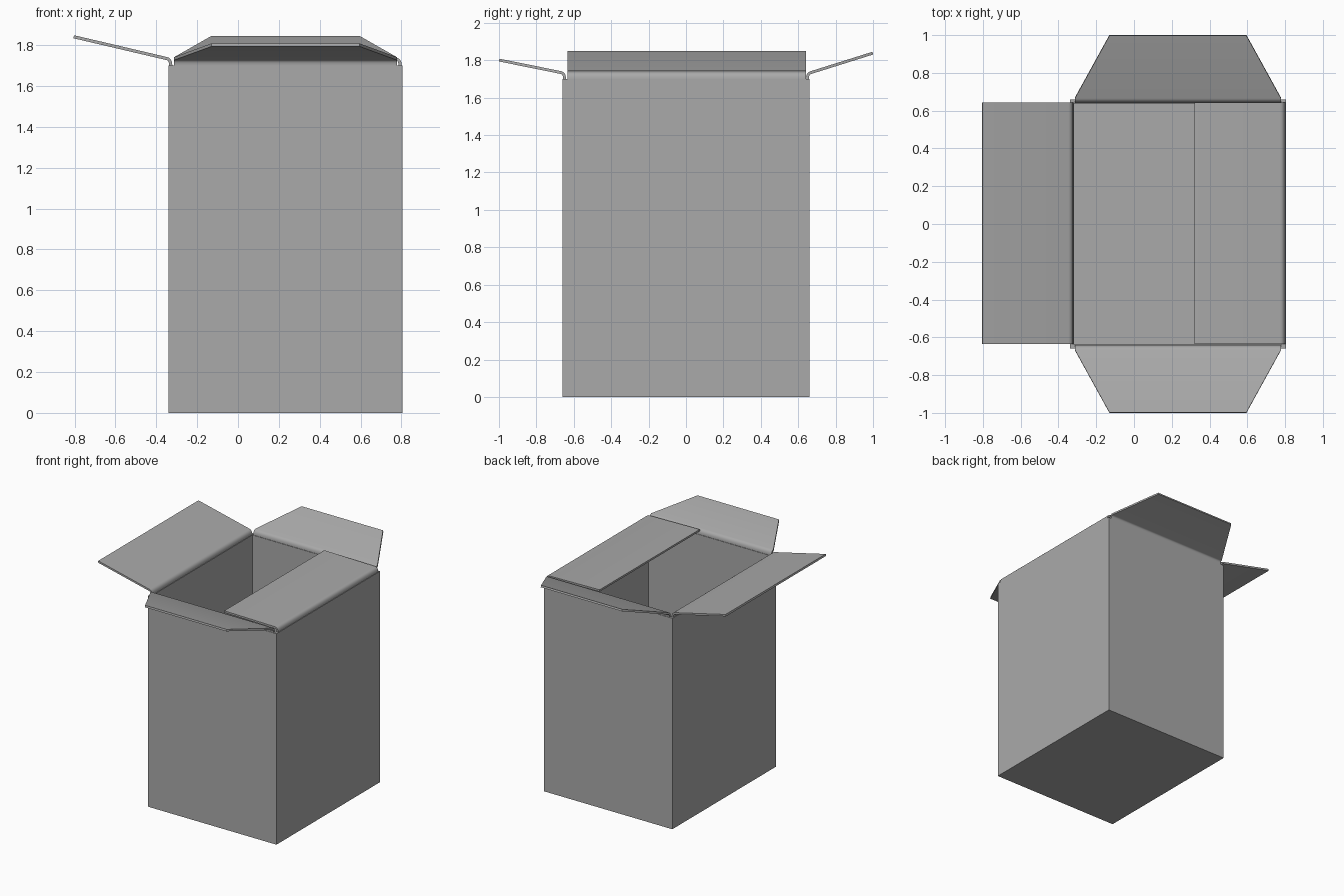
import bpy, bmesh, math
from mathutils import Vector

if "Cube" in bpy.data.objects:
    bpy.data.objects.remove(bpy.data.objects["Cube"], do_unlink=True)

# One plain grey card material
GREY = (0.4, 0.4, 0.4, 1.0)
mat = bpy.data.materials.new("grey_card")
mat.use_nodes = True
mat.diffuse_color = GREY
mat.node_tree.nodes["Principled BSDF"].inputs["Base Color"].default_value = GREY

CX, HX, HY, H = 0.2325, 0.5725, 0.66, 1.70   # body centre, half sizes, height
WALL, CARD = 0.022, 0.015                    # wall and flap thickness


def finish(name, bm):
    bmesh.ops.recalc_face_normals(bm, faces=bm.faces[:])
    me = bpy.data.meshes.new(name)
    bm.to_mesh(me)
    bm.free()
    me.materials.append(mat)
    ob = bpy.data.objects.new(name, me)
    bpy.context.collection.objects.link(ob)
    return ob


# Open-topped body with thick walls
bm = bmesh.new()
bmesh.ops.create_cube(bm, size=1)
for v in bm.verts:
    v.co = Vector((CX + v.co.x * 2 * HX, v.co.y * 2 * HY, (v.co.z + 0.5) * H))
top = [f for f in bm.faces if f.normal.z > 0.9]
bmesh.ops.delete(bm, geom=top, context='FACES_ONLY')
body = finish("box_body", bm)
solid = body.modifiers.new("wall_thickness", 'SOLIDIFY')
solid.thickness = WALL
solid.offset = -1
solid.use_even_offset = True


def flap(name, hinge, out, base_half, tip_half, ctrl, bend_end, tip, steps=6):
    """Card strip that rises from the wall rim, bends, then runs flat to its tip.
    Path points are (distance outward, height above the rim)."""
    out = Vector(out)
    side = Vector((-out.y, out.x, 0))
    a, b, c = Vector((-WALL / 2, 0)), Vector(ctrl), Vector(bend_end)
    path = [Vector((-WALL / 2, -0.01))]
    for i in range(steps + 1):
        t = i / steps
        path.append(a * (1 - t) ** 2 + b * 2 * t * (1 - t) + c * t * t)
    path.append(Vector(tip))
    bm = bmesh.new()
    rings = []
    for i, p in enumerate(path):
        d = path[min(i + 1, len(path) - 1)] - path[max(i - 1, 0)]
        if i == len(path) - 2:          # keep the flat panel parallel-sided
            d = path[-1] - p
        n = Vector((-d.y, d.x)).normalized() * CARD / 2
        half = tip_half if i == len(path) - 1 else base_half
        ring = []
        for s, k in ((1, 1), (-1, 1), (-1, -1), (1, -1)):
            q = p + n * k
            ring.append(bm.verts.new(Vector(hinge) + out * q.x + side * half * s
                                     + Vector((0, 0, H + q.y))))
        rings.append(ring)
    for r, s in zip(rings, rings[1:]):
        for j in range(4):
            k = (j + 1) % 4
            bm.faces.new((r[j], r[k], s[k], s[j]))
    bm.faces.new(rings[0])
    bm.faces.new(rings[-1])
    ob = finish(name, bm)
    bpy.ops.object.select_all(action='DESELECT')
    ob.select_set(True)
    bpy.context.view_layer.objects.active = ob
    bpy.ops.object.shade_smooth_by_angle(angle=math.radians(40))


OPEN = dict(ctrl=(-0.011, 0.029), bend_end=(0.008, 0.034))

# Tapered end flaps, folded outward
flap("front_flap", (CX, -HY, 0), (0, -1, 0), 0.545, 0.3625, tip=(0.339, 0.101), **OPEN)
flap("back_flap", (CX, HY, 0), (0, 1, 0), 0.545, 0.3625, tip=(0.339, 0.138), **OPEN)

# Long side flaps: one open, one folded over the opening
flap("right_flap", (CX - HX, 0.004, 0), (-1, 0, 0), 0.638, 0.638,
     tip=(0.464, 0.141), **OPEN)
flap("left_flap", (CX + HX, 0.004, 0), (1, 0, 0), 0.638, 0.638,
     ctrl=(-0.012, 0.030), bend_end=(-0.032, 0.031), tip=(-0.484, 0.039))
